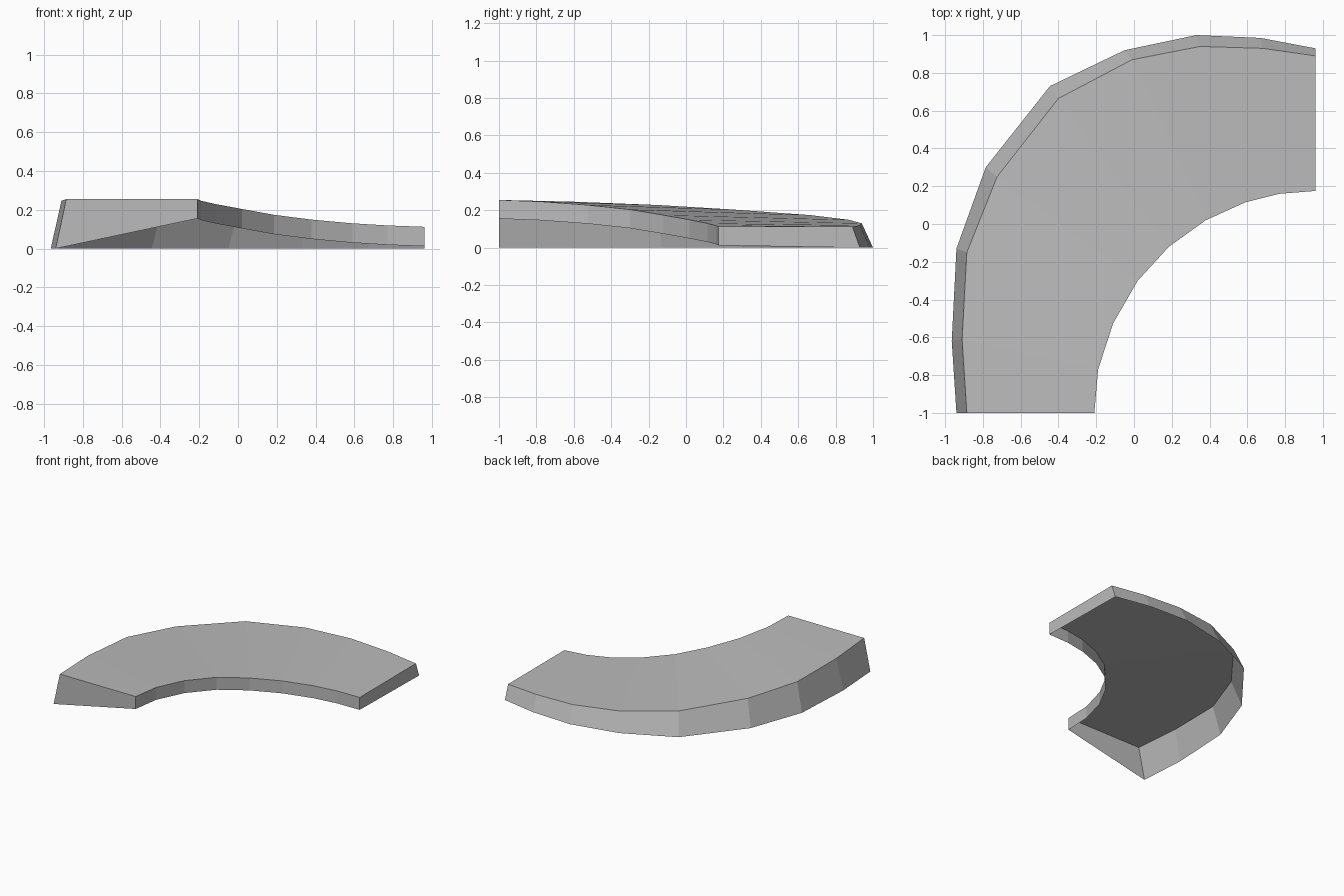
import bpy
import bmesh

# Stations along the bend: outer foot xy, outer top xy, inner edge xy, top height
STATIONS = [
    (-0.94, -1.00, -0.885, -1.00, -0.21, -1.00, 0.255),
    (-0.965, -0.62, -0.91, -0.61, -0.19, -0.77, 0.246),
    (-0.94, -0.13, -0.885, -0.15, -0.11, -0.525, 0.228),
    (-0.785, 0.30, -0.725, 0.25, 0.02, -0.30, 0.204),
    (-0.445, 0.73, -0.40, 0.665, 0.185, -0.12, 0.174),
    (-0.05, 0.92, -0.01, 0.87, 0.38, 0.02, 0.149),
    (0.33, 1.00, 0.35, 0.94, 0.59, 0.115, 0.130),
    (0.67, 0.985, 0.68, 0.93, 0.77, 0.16, 0.119),
    (0.96, 0.93, 0.96, 0.89, 0.96, 0.175, 0.112),
]
INNER_WALL = 0.10  # height of the inner wall

grey = bpy.data.materials.new("plain grey")
grey.diffuse_color = (0.5, 0.5, 0.5, 1.0)

# Curved sloping shell: outer wall, top deck, inner wall, open underneath
bm = bmesh.new()
rings = []
for ox, oy, tx, ty, ix, iy, z in STATIONS:
    corners = [(ox, oy, 0), (tx, ty, z), (ix, iy, z), (ix, iy, z - INNER_WALL)]
    rings.append([bm.verts.new(c) for c in corners])
for a, b in zip(rings, rings[1:]):
    for k in range(3):
        bm.faces.new((a[k + 1], b[k + 1], b[k], a[k]))

# End walls
bm.faces.new(rings[0][::-1])
bm.faces.new(rings[-1])

mesh = bpy.data.meshes.new("curved_ramp")
bm.to_mesh(mesh)
bm.free()
mesh.materials.append(grey)
bpy.context.collection.objects.link(bpy.data.objects.new("curved_ramp", mesh))
